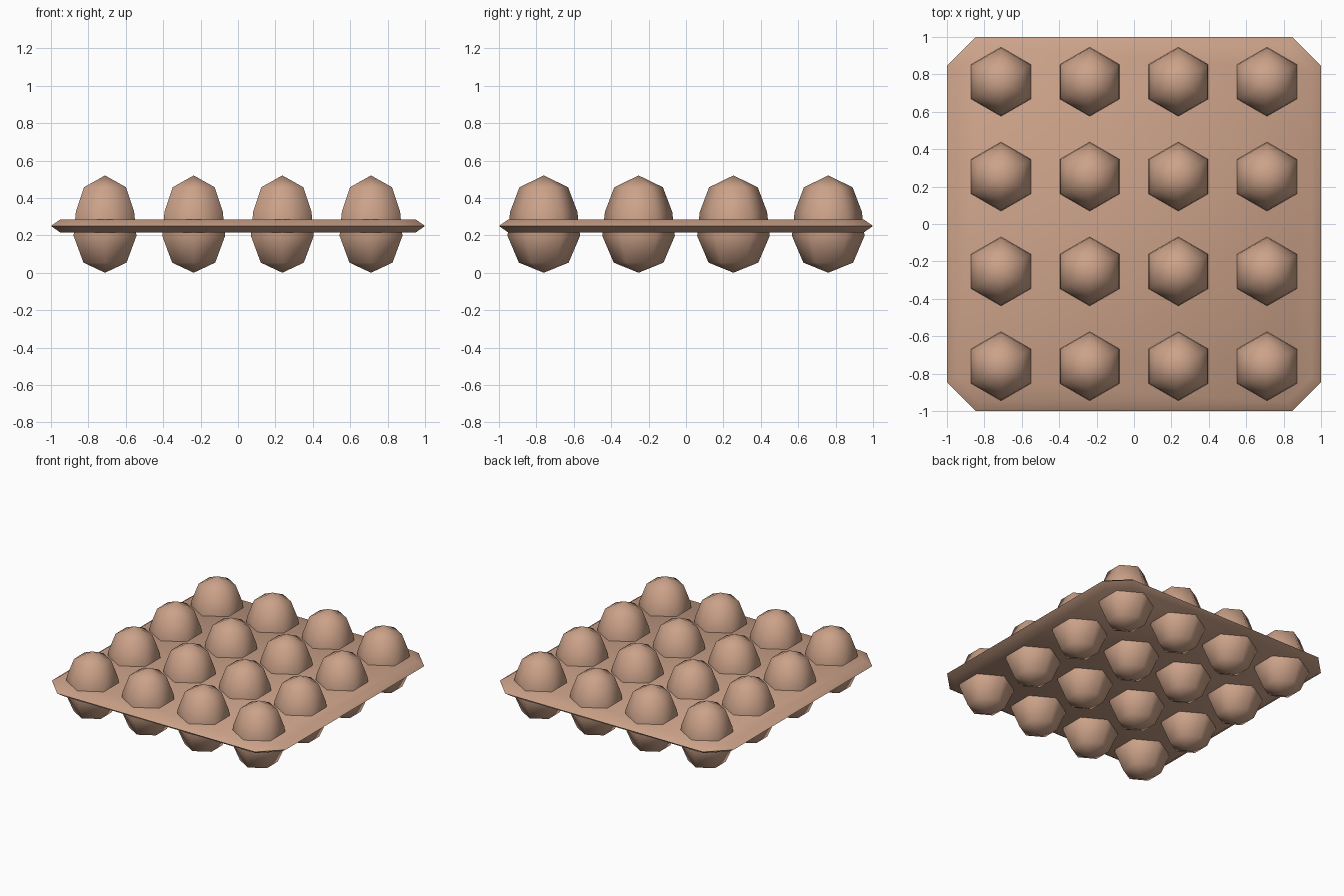
import bpy, bmesh, math

cube = bpy.data.objects.get("Cube")
if cube:
    bpy.data.objects.remove(cube, do_unlink=True)

shell = bpy.data.materials.new("warm_brown")
shell.use_nodes = True
colour = (0.60, 0.36, 0.25, 1)
shell.diffuse_color = colour
shell.node_tree.nodes["Principled BSDF"].inputs["Base Color"].default_value = colour


def ring_mesh(name, rings, caps):
    """Skin a stack of closed rings; caps are end points, or None for flat ends."""
    bm = bmesh.new()
    loops = [[bm.verts.new(p) for p in ring] for ring in rings]
    for low, high in zip(loops, loops[1:]):
        for i in range(len(low)):
            j = (i + 1) % len(low)
            bm.faces.new((low[i], low[j], high[j], high[i]))
    for loop, cap in zip((loops[0], loops[-1]), caps):
        if cap is None:
            bm.faces.new(loop)
        else:
            tip = bm.verts.new(cap)
            for i in range(len(loop)):
                bm.faces.new((loop[i], loop[(i + 1) % len(loop)], tip))
    bmesh.ops.recalc_face_normals(bm, faces=bm.faces)
    mesh = bpy.data.meshes.new(name)
    bm.to_mesh(mesh)
    bm.free()
    mesh.materials.append(shell)
    return mesh


def place(name, mesh, location=(0, 0, 0)):
    obj = bpy.data.objects.new(name, mesh)
    obj.location = location
    bpy.context.collection.objects.link(obj)
    return obj


def octagon(half, cut, z):
    a, b = half, half - cut
    return [(a, -b, z), (a, b, z), (b, a, z), (-b, a, z),
            (-a, b, z), (-a, -b, z), (-b, -a, z), (b, -a, z)]


def hexagon(radius, z):
    return [(radius * math.sin(k * math.pi / 3), radius * math.cos(k * math.pi / 3), z)
            for k in range(6)]


# Tray: thin slab with clipped corners and a pointed rim
tray = place("tray", ring_mesh("tray", [octagon(0.95, 0.13, 0.215),
                                        octagon(1.0, 0.155, 0.25),
                                        octagon(0.95, 0.13, 0.285)], (None, None)))
bpy.ops.object.select_all(action="DESELECT")
tray.select_set(True)
bpy.context.view_layer.objects.active = tray
bpy.ops.object.shade_smooth_by_angle(angle=math.radians(60))

# Eggs: six-sided smooth shapes, wider below, in a four by four grid
profile = [(0.133, 0.054), (0.194, 0.197), (0.18, 0.325), (0.13, 0.457)]
egg_mesh = ring_mesh("egg", [hexagon(r, z) for r, z in profile],
                     ((0, 0, 0), (0, 0, 0.52)))
egg_mesh.shade_smooth()
for row in range(4):
    for col in range(4):
        place(f"egg_{row + 1}_{col + 1}", egg_mesh,
              ((col - 1.5) * 0.474, (row - 1.5) * 0.507, 0))
